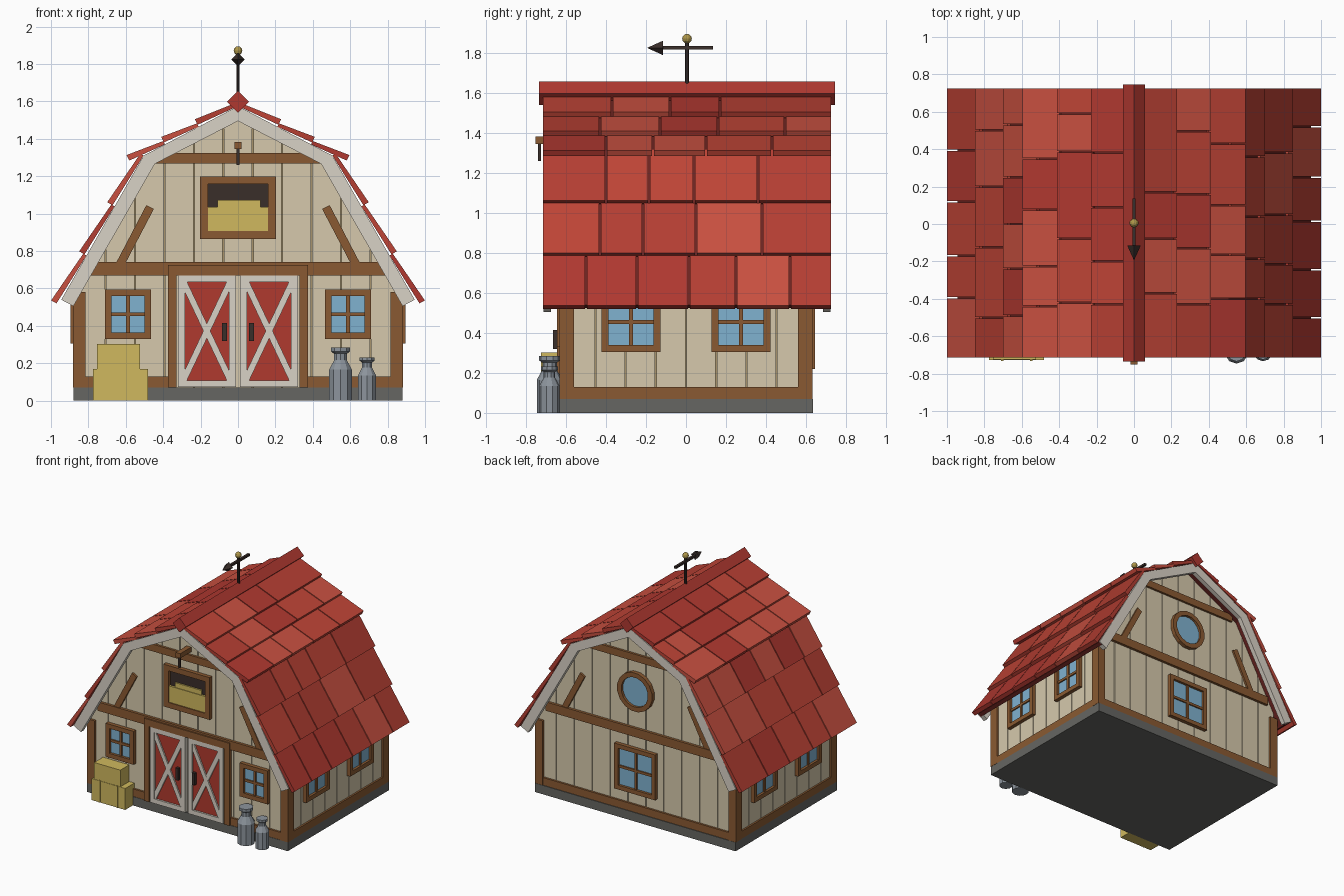
import bpy, bmesh, random
from math import pi, sin, cos, radians
from mathutils import Matrix, Vector

if "Cube" in bpy.data.objects:
    bpy.data.objects.remove(bpy.data.objects["Cube"])

random.seed(4)


def mat(name, hexa):
    m = bpy.data.materials.new(name)
    c = [int(hexa[i:i + 2], 16) / 255 for i in (0, 2, 4)]
    m.diffuse_color = [((v + .055) / 1.055) ** 2.4 for v in c] + [1]
    m.use_nodes = True
    m.node_tree.nodes["Principled BSDF"].inputs["Base Color"].default_value = m.diffuse_color
    return m


CREAM, WOOD, RED = mat("cream", "D6C9AC"), mat("wood", "8A5A32"), mat("door_red", "B03A2E")
WHITE, HAY, METAL = mat("white", "D9D2C6"), mat("hay", "D0B95E"), mat("metal", "8C949C")
GLASS, DARK, STONE = mat("glass", "80B2D0"), mat("dark", "3A2E2A"), mat("stone", "666662")
GOLD, DECK, GAP = mat("gold", "B0984A"), mat("deck_red", "6A2420"), mat("groove", "A8946C")
TILES = [mat("tile%d" % i, h) for i, h in enumerate(("B03830", "BE4436", "C85040", "B43E32"))]


def finish(name, bm, m, M=None):
    bmesh.ops.remove_doubles(bm, verts=bm.verts, dist=1e-5)
    if M:
        bm.transform(M)
    bmesh.ops.recalc_face_normals(bm, faces=bm.faces)
    me = bpy.data.meshes.new(name)
    bm.to_mesh(me)
    bm.free()
    me.materials.append(m)
    ob = bpy.data.objects.new(name, me)
    bpy.context.collection.objects.link(ob)
    return ob


def prism(name, pts, y0, y1, m, rot=0):
    """Outline in x/z extruded along y, then turned about z by rot degrees."""
    bm = bmesh.new()
    a, b = ([bm.verts.new((x, y, z)) for x, z in pts] for y in (y0, y1))
    bm.faces.new(a)
    bm.faces.new(b)
    for i in range(len(pts)):
        j = (i + 1) % len(pts)
        bm.faces.new((a[i], a[j], b[j], b[i]))
    return finish(name, bm, m, Matrix.Rotation(radians(rot), 4, 'Z'))


def box(name, x0, x1, y0, y1, z0, z1, m, rot=0):
    return prism(name, [(x0, z0), (x1, z0), (x1, z1), (x0, z1)], y0, y1, m, rot)


def bar(name, p, q, w, y0, y1, m, rot=0):
    p, q = Vector(p), Vector(q)
    d = (q - p).normalized() * w / 2
    n = Vector((-d.y, d.x))
    prism(name, [p + n, q + n, q - n, p - n], y0, y1, m, rot)


def lathe(name, prof, n, m, M):
    bm = bmesh.new()
    rings = [[bm.verts.new((r * cos(2 * pi * (k + .5) / n), r * sin(2 * pi * (k + .5) / n), h))
              for k in range(n)] for r, h in prof]
    for a, b in zip(rings, rings[1:]):
        for k in range(n):
            bm.faces.new((a[k], a[k - 1], b[k - 1], b[k]))
    return finish(name, bm, m, M)


def frame(name, cx, cz, w, h, t, y0, y1, m, rot=0):
    for s in (-1, 1):
        x, z = cx + s * (w - t) / 2, cz + s * (h - t) / 2
        box(name, x - t / 2, x + t / 2, y0, y1, cz - h / 2, cz + h / 2, m, rot)
        box(name, cx - w / 2 + t, cx + w / 2 - t, y0, y1, z - t / 2, z + t / 2, m, rot)


def window(cx, cz, w, h, y, rot):
    frame("window_frame", cx, cz, w, h, .034, y - .03, y + .01, WOOD, rot)
    box("window_glass", cx - w / 2 + .02, cx + w / 2 - .02, y - .01, y + .01, cz - h / 2 + .02, cz + h / 2 - .02, GLASS, rot)
    box("window_bar", cx - .01, cx + .01, y - .02, y, cz - h / 2 + .02, cz + h / 2 - .02, WOOD, rot)
    box("window_bar", cx - w / 2 + .02, cx + w / 2 - .02, y - .02, y, cz - .01, cz + .01, WOOD, rot)


def mirror(pts):
    return pts + [(-x, z) for x, z in reversed(pts) if x]


# foundation and solid wall core
box("foundation", -.88, .88, -.633, .635, 0, .07, STONE)
top = [(.865, .62), (.49, 1.28), (0, 1.54)]
prism("wall_core", mirror([(.855, .07), (.855, .63)] + top[1:]), -.602, .602, GAP)


def roof_z(x):
    x = abs(x)
    return 1.54 - x * .53 if x < .49 else 1.28 - (x - .49) * 1.76


# wall planks
W = 1.73 / 11
for rot in (0, 180):
    for i in range(11):
        x0, x1 = -.865 + i * W + .003, -.865 + (i + 1) * W - .003
        xs = [x1] + [b for b in (.49, 0, -.49) if x0 < b < x1] + [x0]
        prism("gable_plank", [(x0, .07), (x1, .07)] + [(x, roof_z(x)) for x in xs], -.614, -.6, CREAM, rot)
for rot in (90, 270):
    for i in range(8):
        y = -.604 + i * .151
        box("side_plank", y + .003, y + .148, -.866, -.85, .07, .61, CREAM, rot)

# timber framing
for rot in (0, 180):
    box("mid_beam", -.79, .79, -.635, -.6, .67, .74, WOOD, rot)
    box("upper_beam", -.44, .44, -.632, -.6, 1.268, 1.325, WOOD, rot)
    for s in (-1, 1):
        bar("brace", (s * .635, .72), (s * .47, 1.035), .045, -.63, -.6, WOOD, rot)
        box("corner_post", s * .815, s * .882, -.633, -.56, .07, .58, WOOD, rot)
        box("front_sill", s * .37, s * .82, -.63, -.6, .07, .13, WOOD, rot)
box("back_sill", -.38, .38, .6, .63, .07, .13, WOOD)
for rot in (90, 270):
    box("side_sill", -.57, .57, -.88, -.85, .07, .13, WOOD, rot)
    for y in (-.275, .275):
        window(y, .455, .295, .3, -.866, rot)

# front windows, back window and round gable window
for x in (-.588, .588):
    window(x, .462, .245, .265, -.614, 0)
window(0, .4, .36, .36, -.614, 180)
R = Matrix.Translation((0, .6, 1.03)) @ Matrix.Rotation(-pi / 2, 4, 'X')
lathe("round_frame", [(.118, 0), (.155, 0), (.155, .045), (.118, .045), (.118, 0)], 16, WOOD, R)
lathe("round_glass", [(0, 0), (.125, 0), (.125, .025), (0, .025)], 16, GLASS, R)

# double doors with frame
box("door_header", -.37, .37, -.645, -.6, .67, .725, WOOD)
for s in (-1, 1):
    box("door_post", s * .33, s * .375, -.645, -.6, .07, .725, WOOD)
    box("door_panel", s * .015, s * .315, -.63, -.6, .075, .67, RED)
    frame("door_trim", s * .166, .371, .308, .598, .036, -.645, -.61, WHITE)
    for k in (0, 1):
        bar("door_cross", (s * .035, (.095, .65)[k]), (s * .298, (.65, .095)[k]), .034, -.641 - k * .001, -.61, WHITE)
    box("door_handle", s * .06, s * .085, -.665, -.64, .32, .415, DARK)

# hay loft and hoist
box("loft_opening", -.19, .19, -.62, -.6, .88, 1.19, DARK)
frame("loft_frame", 0, 1.032, .405, .335, .042, -.645, -.6, WOOD)
box("loft_hay", -.162, .162, -.637, -.6, .9, 1.035, HAY)
box("loft_hay_top", -.11, .12, -.632, -.6, 1.03, 1.072, HAY)
box("hoist_beam", -.02, .02, -.752, -.6, 1.345, 1.382, WOOD)
box("hoist_hook", -.008, .008, -.741, -.725, 1.26, 1.35, DARK)

# roof deck and white gable boards
outer = [(.945, .54), (.505, 1.31), (0, 1.575)]


def band(inner):
    return outer + inner + [(-x, z) for x, z in reversed(inner[1:])] + [(-x, z) for x, z in outer[:2]]


def ring(inner):
    return outer + [(-x, z) for x, z in outer[1::-1]] + [(-x, z) for x, z in inner] + inner[1::-1]


prism("roof_deck", ring([(.918, .525), (.49, 1.28), (0, 1.54)]), -.705, .715, DECK)
board = ring([(.88, .505), (.445, 1.266), (0, 1.495)])
prism("gable_board_front", board, -.713, -.675, WHITE)
prism("gable_board_back", board, .685, .723, WHITE)

# roof shingles: (top, bottom) deck points and seams for right and left sides
A, B, E = (Vector(p) for p in ((0, 1.575), (.505, 1.31), (.945, .54)))


def slope_pt(x, a, b):
    return a + (b - a) * (x - a.x) / (b.x - a.x)


ROWS = [
    (A, B, 0, .21, (-.37, -.08, .17), (-.43, -.2, .09, .38)),
    (A, B, .21, .39, (-.43, -.13, .16, .495), (-.42, -.08, .385, .59)),
    (A, B, .39, .575, (-.4, -.165, .1, .43), (-.44, -.225, .075, .35)),
    (B, E, .505, .66, (-.4, -.185, .04, .36), (-.49, -.24, .0, .25, .53)),
    (B, E, .66, .81, (-.43, -.215, .05, .38), (-.5, -.125, .2, .5)),
    (B, E, .81, .96, (-.5, -.245, .015, .25, .52), (-.395, -.17, .12, .395)),
]
for a, b, x0, x1, right, left in ROWS:
    d = (b - a).normalized()
    n = Vector((-d.y, d.x))
    p, q = slope_pt(x0, a, b), slope_pt(x1, a, b)
    sect = [p, q + n * .012, q + n * .045, p + n * .02]
    for s, seams in ((1, right), (-1, left)):
        ys = (-.719,) + seams + (.729,)
        for y0, y1 in zip(ys, ys[1:]):
            prism("roof_shingle", [(s * v.x, v.y) for v in sect], y0 + .004, y1 - .004, random.choice(TILES))

# ridge cap
prism("ridge_cap", [(.058, 1.598), (0, 1.656), (-.058, 1.598), (0, 1.54)], -.735, .745, TILES[0])

# weather vane
lathe("vane_pole", [(0, 1.62), (.01, 1.62), (.01, 1.86), (0, 1.86)], 8, DARK, Matrix.Translation((0, .005, 0)))
lathe("vane_ball", [(.024 * sin(pi * i / 6), 1.871 - .024 * cos(pi * i / 6)) for i in range(7)], 10, GOLD,
      Matrix.Translation((0, .005, 0)))
box("vane_arrow_shaft", -.009, .009, -.13, .135, 1.816, 1.834, DARK)
V = Matrix.Translation((0, 0, 1.825)) @ Matrix.Rotation(pi / 2, 4, 'X') @ Matrix.Rotation(pi / 4, 4, 'Z')
lathe("vane_arrow_head", [(0, .115), (.036, .115), (0, .195)], 4, DARK, V)

# hay bales with ties
box("hay_bale_lower", -.775, -.48, -.728, -.55, 0, .17, HAY)
box("hay_bale_upper", -.755, -.525, -.725, -.57, .17, .302, HAY)
for x in (-.705, -.55):
    box("bale_tie", x - .006, x + .006, -.732, -.55, 0, .174, HAY)

# milk cans
for x, y, r, h in ((.548, -.682, .064, .285), (.69, -.683, .051, .232)):
    prof = [(0, 0), (1, 0), (1, .58), (.56, .76), (.56, .88), (.82, .92), (.82, 1), (0, 1)]
    lathe("milk_can", [(a * r, b * h) for a, b in prof], 10, METAL, Matrix.Translation((x, y, 0)))
